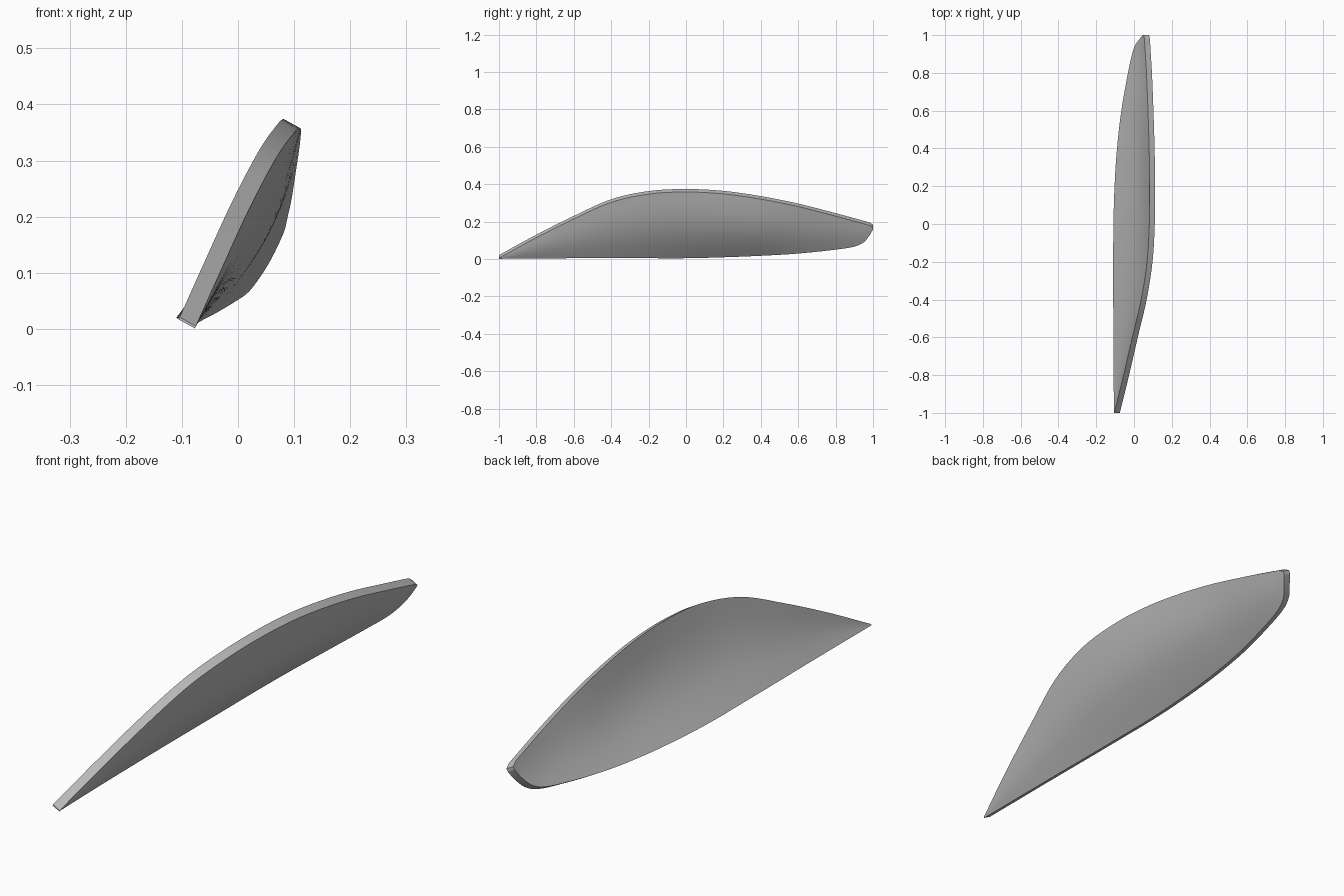
import bpy
import bmesh
import math
from mathutils import Vector

cube = bpy.data.objects.get("Cube")
if cube:
    bpy.data.objects.remove(cube, do_unlink=True)

# Stations along the panel: y, lower edge x and z, upper edge x and z, bow
STATIONS = [
    (-1.0, -.106, .017, -.104, .021, 0),
    (-.8, -.108, .019, -.055, .13, .007),
    (-.6, -.109, .02, -.009, .23, .013),
    (-.4, -.11, .02, .038, .319, .02),
    (-.2, -.11, .02, .069, .363, .026),
    (0, -.109, .02, .081, .374, .03),
    (.2, -.103, .025, .083, .364, .031),
    (.4, -.09, .033, .08, .336, .026),
    (.6, -.067, .045, .074, .296, .015),
    (.8, -.032, .066, .066, .245, .008),
    (.9, -.01, .082, .06, .218, .005),
    (.95, .008, .105, .057, .204, .003),
    (.98, .03, .14, .055, .195, .001),
    (1.0, .046, .174, .051, .184, 0),
]
THICKNESS = Vector((.029, 0, -.016))
STEPS, ROWS = 6, 16


def slope(i):
    a, b = STATIONS[max(i - 1, 0)], STATIONS[min(i + 1, len(STATIONS) - 1)]
    return [(q - p) / (b[0] - a[0]) for p, q in zip(a, b)]


def blend(i, t):
    """Smooth cubic blend between station i and the next one."""
    a, b = STATIONS[i], STATIONS[i + 1]
    span = b[0] - a[0]
    s = t * t * (3 - 2 * t)
    u, v = t * (1 - t) ** 2 * span, t * t * (t - 1) * span
    return [p + (q - p) * s + m * u + n * v
            for p, q, m, n in zip(a, b, slope(i), slope(i + 1))]


def section(values):
    """Bowed line from the lower edge to the upper edge."""
    y, low_x, low_z, top_x, top_z, bow = values
    low, top = Vector((low_x, y, low_z)), Vector((top_x, y, top_z))
    outward = THICKNESS.normalized()
    return [low.lerp(top, r / ROWS) + outward * bow * math.sin(math.pi * r / ROWS)
            for r in range(ROWS + 1)]


# Curved skin lofted through the sections
bm = bmesh.new()
sections = [blend(i, k / STEPS) for i in range(len(STATIONS) - 1) for k in range(STEPS)]
sections.append(list(STATIONS[-1]))
grid = [[bm.verts.new(p) for p in section(s)] for s in sections]
for a, b in zip(grid, grid[1:]):
    for r in range(ROWS):
        bm.faces.new((a[r], a[r + 1], b[r + 1], b[r]))

# Thickness and closed rim
result = bmesh.ops.extrude_face_region(bm, geom=bm.faces[:], use_keep_orig=True)
moved = [g for g in result["geom"] if isinstance(g, bmesh.types.BMVert)]
bmesh.ops.translate(bm, verts=moved, vec=THICKNESS)
bmesh.ops.recalc_face_normals(bm, faces=bm.faces[:])

mesh = bpy.data.meshes.new("curved_panel")
bm.to_mesh(mesh)
bm.free()
panel = bpy.data.objects.new("curved_panel", mesh)
bpy.context.collection.objects.link(panel)

# Plain grey finish
grey = bpy.data.materials.new("plain_grey")
grey.use_nodes = True
colour = (.5, .5, .5, 1)
grey.diffuse_color = colour
grey.node_tree.nodes["Principled BSDF"].inputs["Base Color"].default_value = colour
mesh.materials.append(grey)

# Smooth faces with a crisp rim
bpy.ops.object.select_all(action="DESELECT")
panel.select_set(True)
bpy.context.view_layer.objects.active = panel
bpy.ops.object.shade_smooth_by_angle(angle=math.radians(35))
